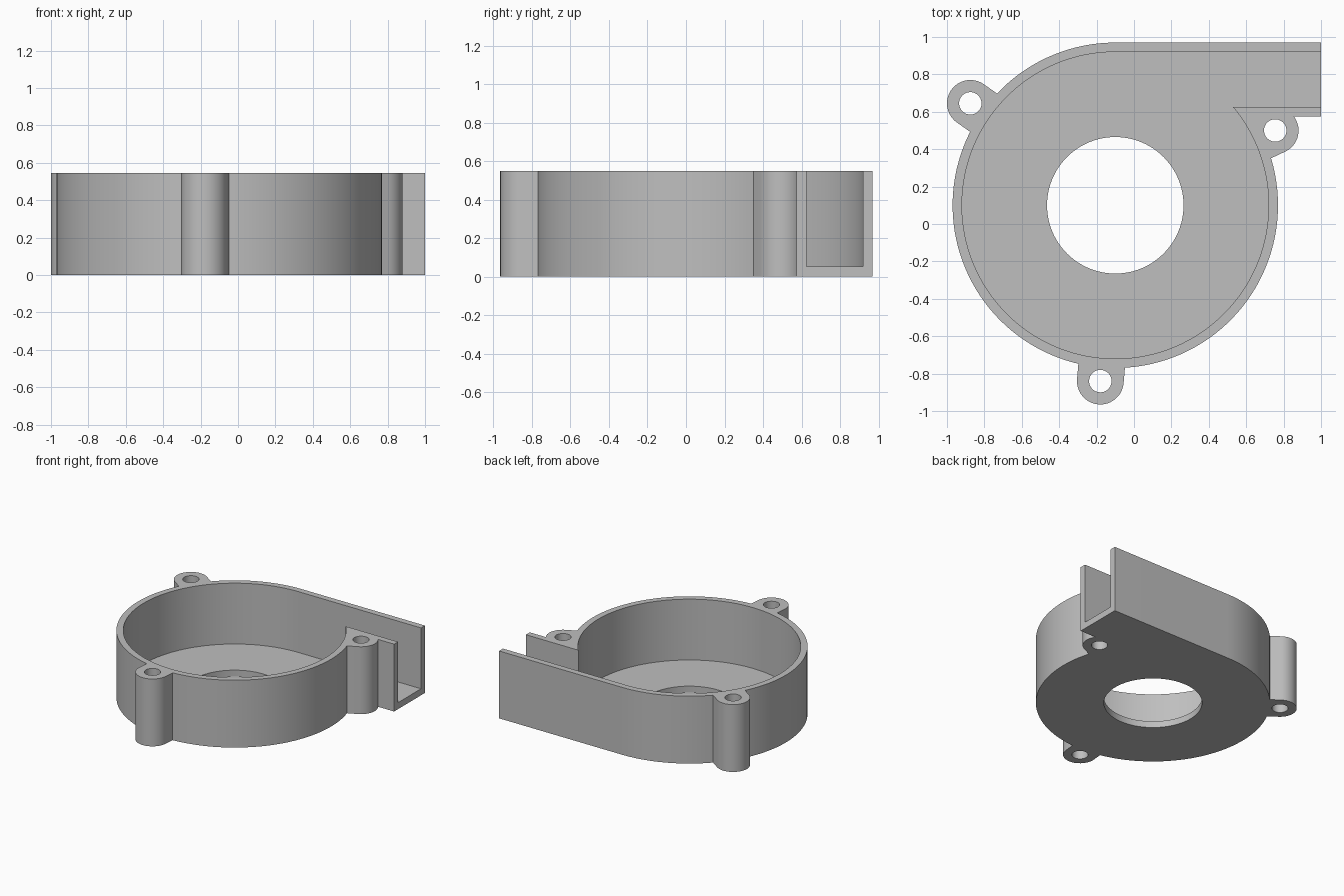
import bpy, bmesh
from math import sin, cos, asin, atan2, pi

cube = bpy.data.objects.get("Cube")
if cube:
    bpy.data.objects.remove(cube, do_unlink=True)

HUB_X, HUB_Y = -0.1, 0.1
HEIGHT, FLOOR = 0.547, 0.053
OUTER_R, WALL, INLET_R = 0.87, 0.05, 0.365
LUG_R, BOLT_R = 0.125, 0.06
LUGS = [(-0.875, 0.645), (-0.18, -0.84), (0.755, 0.5)]

grey = bpy.data.materials.new("plain grey")
grey.use_nodes = True
colour = (0.52, 0.52, 0.52, 1)
grey.diffuse_color = colour
grey.node_tree.nodes["Principled BSDF"].inputs["Base Color"].default_value = colour


def arc(cx, cy, r, start, end, steps):
    angles = [start + (end - start) * i / steps for i in range(steps + 1)]
    return [(cx + r * cos(a), cy + r * sin(a)) for a in angles]


def circle(cx, cy, r, steps):
    return arc(cx, cy, r, 0, 2 * pi, steps)[:-1]


def prism(name, outline, z0, z1):
    """Extrude a counter-clockwise outline from z0 to z1."""
    bm = bmesh.new()
    base = bm.faces.new([bm.verts.new((x, y, z0)) for x, y in outline])
    top = bmesh.ops.extrude_face_region(bm, geom=[base], use_keep_orig=True)["geom"]
    for v in top:
        if isinstance(v, bmesh.types.BMVert):
            v.co.z = z1
    bmesh.ops.recalc_face_normals(bm, faces=bm.faces)
    mesh = bpy.data.meshes.new(name)
    bm.to_mesh(mesh)
    bm.free()
    obj = bpy.data.objects.new(name, mesh)
    bpy.context.collection.objects.link(obj)
    return obj


def combine(target, tool, operation):
    """Apply a boolean and discard the tool."""
    tool.hide_render = True
    mod = target.modifiers.new("combine", 'BOOLEAN')
    mod.operation, mod.solver, mod.object = operation, 'EXACT', tool
    bpy.context.view_layer.objects.active = target
    bpy.ops.object.modifier_apply(modifier=mod.name)
    bpy.data.objects.remove(tool, do_unlink=True)


def volute(r, low_y, end_x):
    """Round chamber running tangentially into a straight outlet duct."""
    end = 2 * pi + asin((low_y - HUB_Y) / r)
    return [(end_x, low_y), (end_x, HUB_Y + r)] + arc(HUB_X, HUB_Y, r, pi / 2, end, 110)


# Outer shell with its outlet
housing = prism("blower_housing", volute(OUTER_R, 0.575, 1.0), 0, HEIGHT)

# Mounting lugs: rounded tips with straight sides pointing at the hub
for x, y in LUGS:
    a = atan2(y - HUB_Y, x - HUB_X)
    back = 0.16
    tip = arc(x, y, LUG_R, a - pi / 2, a + pi / 2, 24)
    root = [(px - back * cos(a), py - back * sin(a)) for px, py in (tip[-1], tip[0])]
    combine(housing, prism("lug", tip + root, 0, HEIGHT), 'UNION')

# Open chamber and duct
cavity = volute(OUTER_R - WALL, 0.575 + WALL, 1.2)
combine(housing, prism("cavity", cavity, FLOOR, HEIGHT + 0.2), 'DIFFERENCE')

# Air inlet and bolt holes
combine(housing, prism("inlet", circle(HUB_X, HUB_Y, INLET_R, 96), -0.2, 0.3), 'DIFFERENCE')
for x, y in LUGS:
    combine(housing, prism("bolt_hole", circle(x, y, BOLT_R, 40), -0.2, 0.9), 'DIFFERENCE')

# Finish: one colour, smooth curved walls with crisp rims
housing.data.materials.clear()
housing.data.materials.append(grey)
for face in housing.data.polygons:
    face.material_index = 0
bpy.ops.object.select_all(action='DESELECT')
housing.select_set(True)
bpy.context.view_layer.objects.active = housing
bpy.ops.object.shade_smooth_by_angle()
